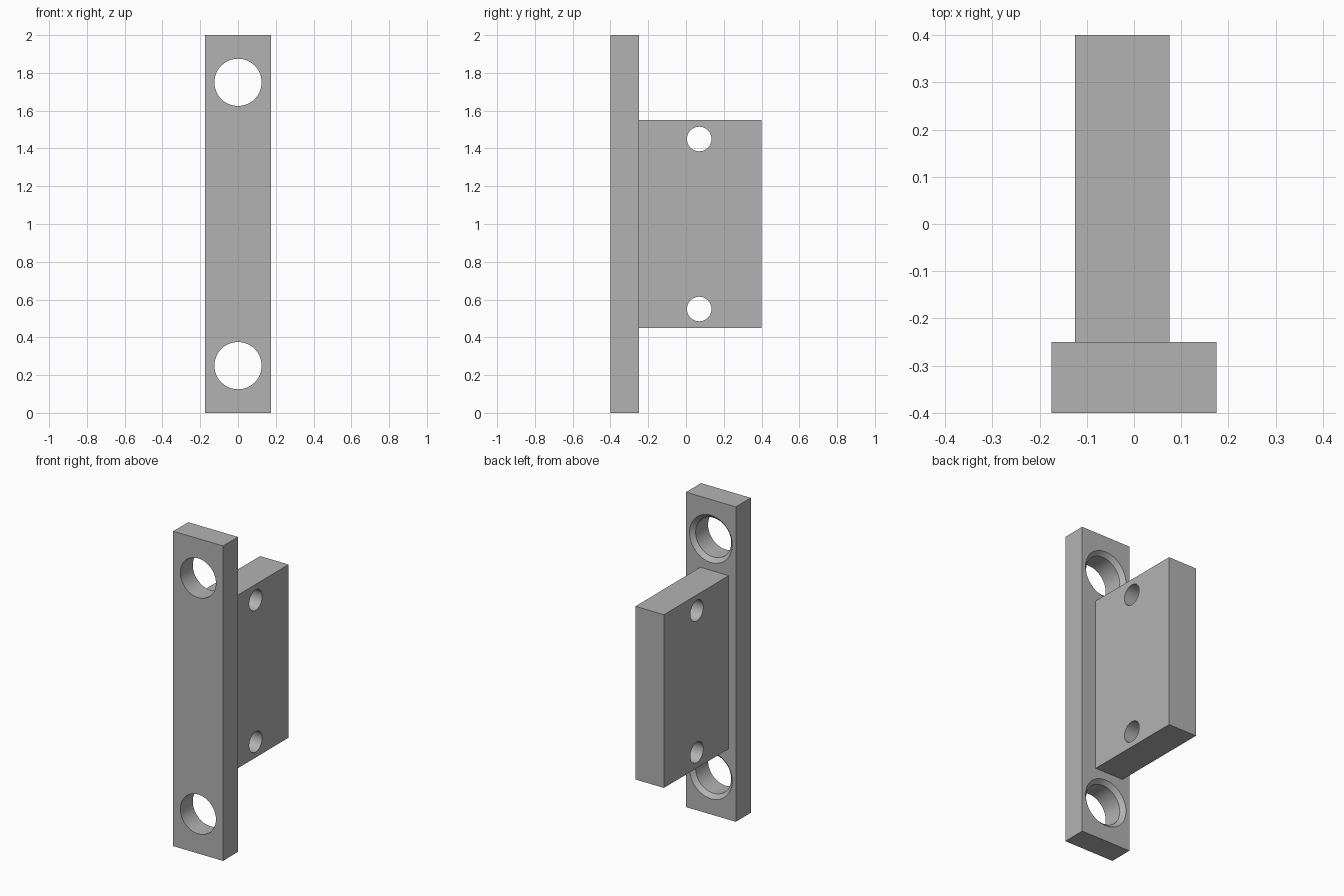
import bpy
import bmesh
from math import radians
from mathutils import Matrix, Vector

if "Cube" in bpy.data.objects:
    bpy.data.objects.remove(bpy.data.objects["Cube"], do_unlink=True)

# One plain grey for the whole bracket
grey = bpy.data.materials.new("Grey metal")
grey.use_nodes = True
colour = (0.45, 0.45, 0.45, 1)
grey.diffuse_color = colour
grey.node_tree.nodes["Principled BSDF"].inputs["Base Color"].default_value = colour


def add_object(name, bm):
    bmesh.ops.recalc_face_normals(bm, faces=bm.faces)
    mesh = bpy.data.meshes.new(name)
    bm.to_mesh(mesh)
    bm.free()
    mesh.materials.append(grey)
    obj = bpy.data.objects.new(name, mesh)
    bpy.context.collection.objects.link(obj)
    return obj


def box(name, low, high):
    low, high = Vector(low), Vector(high)
    bm = bmesh.new()
    bmesh.ops.create_cube(bm, size=1)
    bmesh.ops.scale(bm, vec=high - low, verts=bm.verts)
    bmesh.ops.translate(bm, vec=(low + high) / 2, verts=bm.verts)
    return add_object(name, bm)


def hole(target, centre, axis, r1, r2, depth):
    """Cut a round or tapered hole; r2 is the radius at the + end of the axis."""
    bm = bmesh.new()
    turn = Matrix.Rotation(radians(90), 4, "Y") if axis == "X" else Matrix.Rotation(radians(-90), 4, "X")
    bmesh.ops.create_cone(bm, cap_ends=True, segments=64, radius1=r1, radius2=r2,
                          depth=depth, matrix=Matrix.Translation(centre) @ turn)
    cutter = add_object("hole_cutter", bm)
    cutter.hide_render = True
    mod = target.modifiers.new("hole", "BOOLEAN")
    mod.operation = "DIFFERENCE"
    mod.solver = "EXACT"
    mod.object = cutter
    bpy.context.view_layer.objects.active = target
    bpy.ops.object.modifier_apply(modifier=mod.name)
    bpy.data.objects.remove(cutter, do_unlink=True)


# Mounting plate with two large holes, chamfered at the back
plate = box("mounting_plate", (-0.175, -0.4, 0), (0.175, -0.25, 2))
for z in (0.25, 1.75):
    hole(plate, (0, -0.325, z), "Y", 0.125, 0.125, 0.4)
    hole(plate, (0, -0.25, z), "Y", 0.125, 0.175, 0.05)

# Offset block behind the plate with two small cross holes
block = box("rear_block", (-0.125, -0.25, 0.45), (0.075, 0.4, 1.55))
for z in (0.55, 1.45):
    hole(block, (-0.025, 0.07, z), "X", 0.065, 0.065, 0.4)

# Smooth bores, sharp edges
for obj in (plate, block):
    bpy.ops.object.select_all(action="DESELECT")
    obj.select_set(True)
    bpy.context.view_layer.objects.active = obj
    bpy.ops.object.shade_smooth_by_angle(angle=radians(30))
